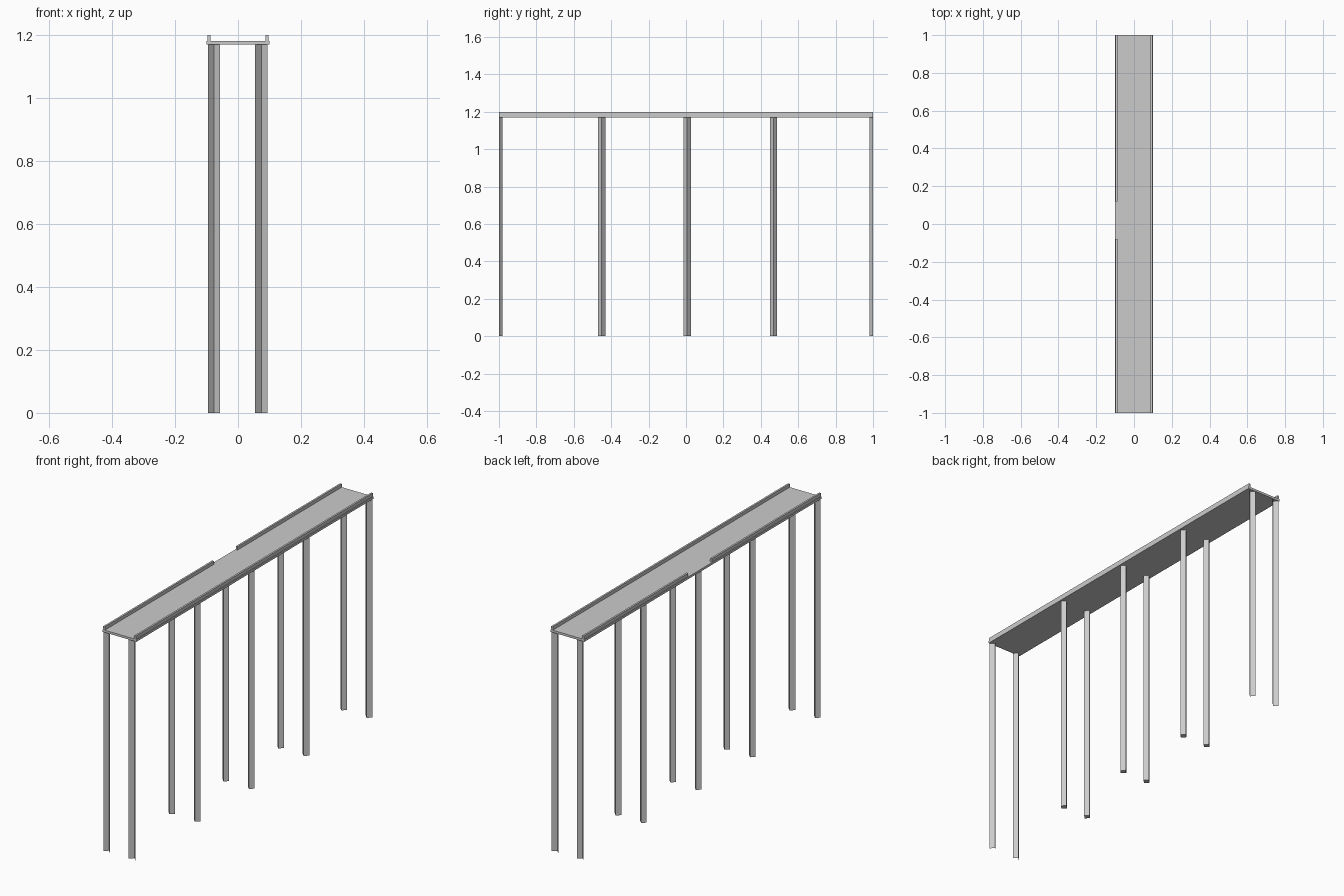
import bpy, bmesh
from math import pi, cos, sin

if "Cube" in bpy.data.objects:
    bpy.data.objects.remove(bpy.data.objects["Cube"])


def finish(bm, name):
    mesh = bpy.data.meshes.new(name)
    bm.to_mesh(mesh)
    bm.free()
    obj = bpy.data.objects.new(name, mesh)
    bpy.context.collection.objects.link(obj)
    return obj


def box(name, x0, x1, y0, y1, z0, z1):
    bm = bmesh.new()
    bmesh.ops.create_cube(bm, size=1)
    for v in bm.verts:
        v.co.x = (x0 + x1) / 2 + v.co.x * (x1 - x0)
        v.co.y = (y0 + y1) / 2 + v.co.y * (y1 - y0)
        v.co.z = (z0 + z1) / 2 + v.co.z * (z1 - z0)
    return finish(bm, name)


def diamond_leg(name, x, y, r=0.0195, top=1.17):
    # Four-sided post with its corners facing along x and y
    bm = bmesh.new()
    base = [bm.verts.new((x + r * cos(i * pi / 2), y + r * sin(i * pi / 2), 0)) for i in range(4)]
    face = bm.faces.new(base)
    ext = bmesh.ops.extrude_face_region(bm, geom=[face], use_keep_orig=True)
    for v in ext["geom"]:
        if isinstance(v, bmesh.types.BMVert):
            v.co.z = top
    bmesh.ops.recalc_face_normals(bm, faces=bm.faces[:])
    # End posts are open half posts: two walls only, cut flush with the deck end
    if abs(y) == 1:
        drop = [f for f in bm.faces
                if abs(f.normal.z) > 0.5 or f.calc_center_median().y * y > 1]
        bmesh.ops.delete(bm, geom=drop, context='FACES')
    return finish(bm, name)


# Walkway deck
box("deck", -0.1, 0.1, -1, 1, 1.17, 1.182)

# Side rails; the left one has an opening near the middle
box("right_rail", 0.087, 0.097, -1, 1, 1.182, 1.2)
box("left_rail_front", -0.097, -0.087, -1, -0.08, 1.182, 1.2)
box("left_rail_back", -0.097, -0.087, 0.12, 1, 1.182, 1.2)

# Five pairs of posts
for i, y in enumerate((-1, -0.451, 0.006, 0.468, 1)):
    for side, x in (("left", -0.076), ("right", 0.074)):
        diamond_leg(f"{side}_leg_{i + 1}", x, y)
